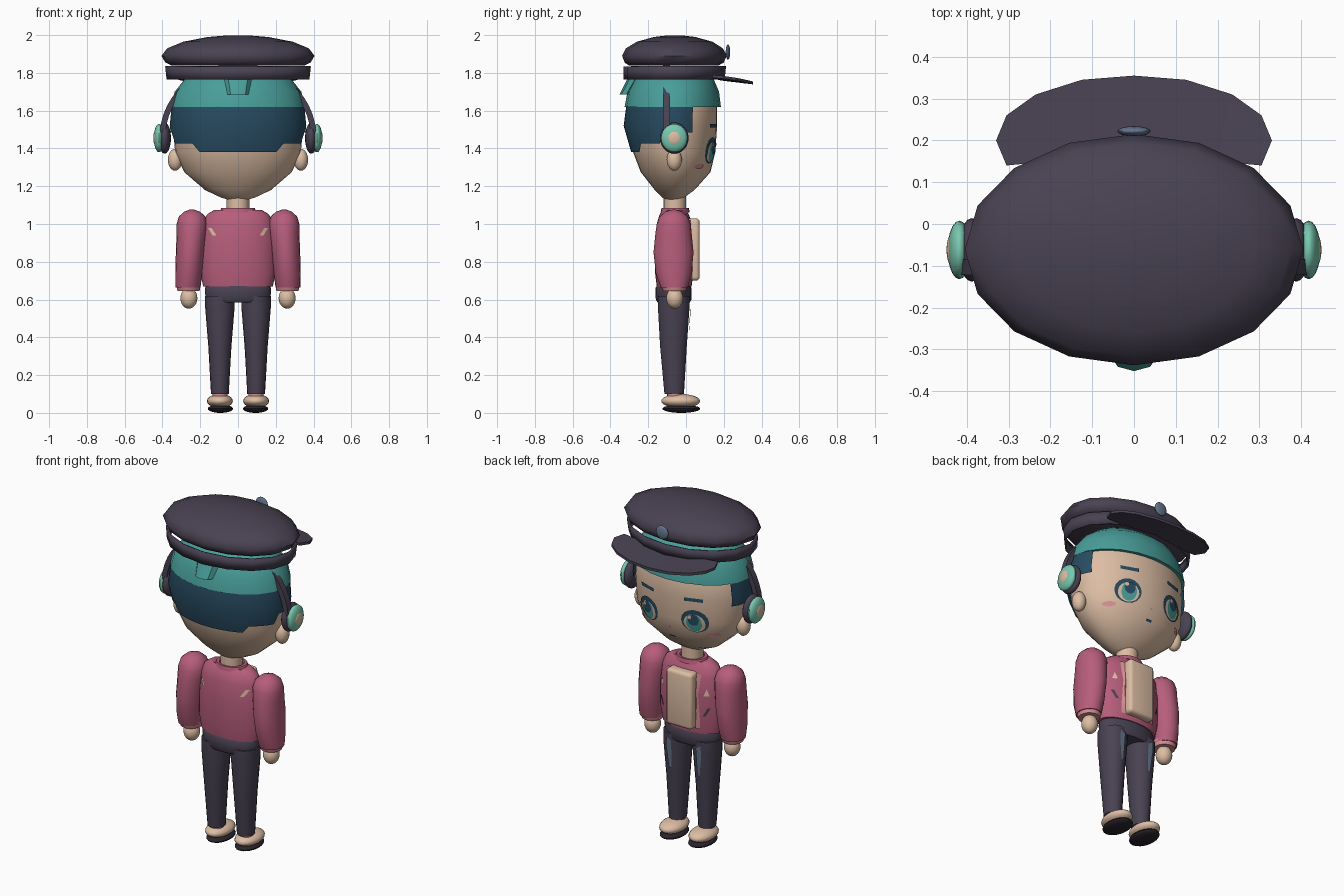
import bpy, bmesh, math

if "Cube" in bpy.data.objects:
    bpy.data.objects.remove(bpy.data.objects["Cube"])

COL = {
    "charcoal": (.066, .054, .085), "teal": (.065, .34, .32), "mint": (.19, .58, .43),
    "navy hair": (.021, .072, .122), "skin": (.72, .51, .37), "rose": (.47, .11, .20),
    "pale rose": (.66, .27, .29), "slate blue": (.13, .18, .27), "black sole": (.021, .017, .024)}
MAT = {}
for k, c in COL.items():
    MAT[k] = bpy.data.materials.new(k)
    MAT[k].diffuse_color = (*c, 1)


def finish(name, bm, mat, angle=40, recalc=True):
    if recalc:
        bmesh.ops.recalc_face_normals(bm, faces=bm.faces[:])
    me = bpy.data.meshes.new(name)
    bm.to_mesh(me)
    bm.free()
    ob = bpy.data.objects.new(name, me)
    bpy.context.collection.objects.link(ob)
    me.materials.append(MAT[mat])
    bpy.ops.object.select_all(action='DESELECT')
    ob.select_set(True)
    bpy.context.view_layer.objects.active = ob
    bpy.ops.object.shade_smooth_by_angle(angle=math.radians(angle))
    return ob


def loft(name, rings, mat, seg=24, cx=0, caps=True, angle=40):
    """Stacked ellipses; each ring is (z, half width, back y, front y[, x offset])."""
    bm = bmesh.new()
    rows = []
    for r in rings:
        z, rx, yb, yf = r[:4]
        ox = cx + (r[4] if len(r) > 4 else 0)
        rows.append([bm.verts.new((ox + rx * math.cos(i * math.tau / seg),
                                   (yb + yf) / 2 + (yf - yb) / 2 * math.sin(i * math.tau / seg), z))
                     for i in range(seg)])
    for a, b in zip(rows, rows[1:]):
        for i in range(seg):
            j = (i + 1) % seg
            bm.faces.new((a[i], a[j], b[j], b[i]))
    if caps:
        bm.faces.new(rows[0])
        bm.faces.new(rows[-1])
    return finish(name, bm, mat, angle)


def ball(name, loc, size, mat, u=20, v=12):
    bm = bmesh.new()
    bmesh.ops.create_uvsphere(bm, u_segments=u, v_segments=v, radius=1)
    for p in bm.verts:
        p.co = [p.co[i] * size[i] + loc[i] for i in range(3)]
    return finish(name, bm, mat)


def section(rings, z):
    """Interpolated half width, back and front of a loft at height z."""
    for a, b in zip(rings, rings[1:]):
        if a[0] <= z <= b[0]:
            t = (z - a[0]) / (b[0] - a[0])
            return [a[i] + t * (b[i] - a[i]) for i in (1, 2, 3)]
    return rings[-1][1:4]


def plate(name, pts, rings, mat, off=.005, side=1, cx=0):
    """Thin patch of (x, z) points laid on the front (1) or back (-1) of a loft."""
    def on(x, z):
        rx, yb, yf = section(rings, z)
        h = math.sqrt(max(0, 1 - ((x - cx) / rx) ** 2))
        return (x, (yb + yf) / 2 + side * ((yf - yb) / 2 * h + off), z)
    bm = bmesh.new()
    n = len(pts)
    c = bm.verts.new(on(sum(p[0] for p in pts) / n, sum(p[1] for p in pts) / n))
    vs = [bm.verts.new(on(*p)) for p in pts]
    for i in range(n):
        f = bm.faces.new((c, vs[i], vs[(i + 1) % n]))
        f.normal_update()
        if f.normal.y * side < 0:
            f.normal_flip()
    return finish(name, bm, mat, recalc=False)


def oval(x, z, rx, rz, n=16):
    return [(x + rx * math.cos(i * math.tau / n), z + rz * math.sin(i * math.tau / n)) for i in range(n)]


def rect(x0, x1, z0, z1, slant=0):
    return [(x0, z0), (x1, z0), (x1 + slant, z1), (x0 + slant, z1)]


# Head
HEAD = [(1.125, .04, -.10, -.04), (1.14, .09, -.125, -.01), (1.18, .175, -.165, .045),
        (1.275, .285, -.24, .13), (1.38, .333, -.28, .155), (1.52, .345, -.31, .165),
        (1.62, .338, -.30, .165), (1.75, .27, -.25, .12), (1.79, .2, -.2, .07)]
loft("head", HEAD, "skin", 32)
loft("neck", [(1.04, .06, -.12, 0), (1.16, .06, -.12, 0)], "skin", 16)

# Hair: upper cap, back tuft and stepped lower layer that leaves the face open
loft("hair_cap", [(1.62, .356, -.325, .185), (1.70, .335, -.31, .175), (1.77, .28, -.275, .145),
                  (1.83, .2, -.2, .07)], "teal", 20)
loft("hair_tuft", [(1.685, .055, -.352, -.28), (1.78, .075, -.305, -.22)], "teal", 8)
HAIR = [(1.38, .342, -.29, .16), (1.52, .362, -.33, .175), (1.62, .352, -.317, .175)]
bm = bmesh.new()
prev = None
for i in range(33):
    d = -116 + 232 * i / 32
    low = 1.38 if abs(d) < 40 else 1.425 if abs(d) < 75 else 1.485
    col = []
    for z in (low, 1.52, 1.62):
        rx, yb, yf = section(HAIR, z)
        t = math.radians(d - 90)
        col.append(bm.verts.new((rx * math.cos(t), (yb + yf) / 2 + (yf - yb) / 2 * math.sin(t), z)))
    if prev:
        for k in range(2):
            bm.faces.new((prev[k], col[k], col[k + 1], prev[k + 1]))
    prev = col
finish("hair_back", bm, "navy hair", 30)

# Face details
plate("nose", oval(0, 1.325, .008, .006, 8), HEAD, "pale rose")
plate("mouth", rect(-.018, .018, 1.258, 1.268), HEAD, "navy hair")
for s in (1, -1):
    e = s * .15
    plate("eye_rim", oval(e, 1.39, .074, .07), HEAD, "navy hair", .005)
    plate("eye_white", oval(e, 1.38, .058, .055), HEAD, "skin", .008)
    plate("iris", oval(e, 1.383, .042, .054), HEAD, "teal", .011)
    plate("pupil", oval(e, 1.402, .030, .034), HEAD, "navy hair", .014)
    plate("eye_glint", oval(e + .02, 1.42, .012, .013, 8), HEAD, "skin", .017)
    plate("brow", rect(e - .05, e + .05, 1.51, 1.53), HEAD, "navy hair", .007)
    plate("blush", oval(s * .232, 1.305, .03, .014, 10), HEAD, "pale rose", .006)
    ball("ear", (s * .333, -.062, 1.34), (.038, .04, .058), "skin")

# Headphones
for s in (1, -1):
    ball("earphone_pad", (s * .388, -.062, 1.455), (.033, .076, .083), "charcoal")
    ball("earphone_ring", (s * .418, -.062, 1.455), (.028, .07, .075), "mint")
    ball("earphone_center", (s * .436, -.062, 1.455), (.0125, .038, .04), "skin")
bm = bmesh.new()
prev = None
for i in range(25):
    t = math.radians(4 + 172 * i / 24)
    ring = [bm.verts.new((r * math.cos(t), y, 1.46 + (r - .025) * math.sin(t)))
            for r, y in ((.385, -.122), (.415, -.122), (.415, -.084), (.385, -.084))]
    if prev:
        for k in range(4):
            bm.faces.new((prev[k], prev[(k + 1) % 4], ring[(k + 1) % 4], ring[k]))
    prev = ring
finish("headphone_band", bm, "charcoal")

# Cap: domed crown, open band, visor and badge
loft("cap_crown", [(1.838, .35, -.30, .17), (1.855, .385, -.325, .20), (1.89, .405, -.338, .215),
                   (1.93, .375, -.318, .195), (1.965, .29, -.26, .14), (1.99, .16, -.17, .05),
                   (1.999, .05, -.095, -.025)], "charcoal", 16, angle=60)
band = loft("cap_band", [(1.765, .378, -.332, .205), (1.835, .386, -.332, .212)], "charcoal", 16, caps=False)
band.modifiers.new("thickness", 'SOLIDIFY').thickness = .01
bm = bmesh.new()
half = [(0, .355), (.125, .345), (.235, .31), (.305, .26), (.33, .20), (.305, .14), (.2, .15), (0, .19)]
edge = half + [(-x, y) for x, y in half[-2:0:-1]]
top = [bm.verts.new((x, y, 1.79 - .12 * (y - .14) + .1 * x * x - .01)) for x, y in edge]
f = bm.faces.new(top)
ext = bmesh.ops.extrude_face_region(bm, geom=[f])["geom"]
for v in ext:
    if isinstance(v, bmesh.types.BMVert):
        v.co.z -= .015
bmesh.ops.triangulate(bm, faces=bm.faces[:])
finish("cap_visor", bm, "charcoal", 30)
ball("cap_badge", (0, .222, 1.91), (.04, .012, .04), "slate blue", 16, 10)

# Jacket and shirt
TORSO = [(.67, .185, -.155, .03), (.75, .20, -.165, .04), (.90, .197, -.165, .045),
         (1.0, .186, -.155, .035), (1.05, .165, -.14, .015), (1.075, .125, -.12, 0)]
loft("jacket", TORSO, "rose", 24)
loft("collar", [(1.06, .10, -.135, .02), (1.085, .088, -.13, .015), (1.085, .07, -.12, .005),
                (1.07, .06, -.115, 0)], "rose", 20)
bm = bmesh.new()
bmesh.ops.create_cube(bm, size=1)
for v in bm.verts:
    v.co = (v.co.x * .17, .035 + v.co.y * .075, .865 + v.co.z * .33)
bmesh.ops.bevel(bm, geom=bm.edges[:], offset=.02, segments=3, affect='EDGES', profile=.5)
finish("shirt_front", bm, "skin")
for s in (1, -1):
    plate("lapel", rect(s * .083, s * .108, .70, 1.02), TORSO, "pale rose", .007)
    plate("pocket_slit", rect(s * .125, s * .14, .78, .83, s * .025), TORSO, "charcoal", .006)
    plate("front_patch", [(s * .13, .90), (s * .16, .90), (s * .145, .94)], TORSO, "skin", .006)
    plate("back_patch", rect(s * .115, s * .135, .94, .98, s * .025), TORSO, "skin", .006, -1)

# Arms and hands
for s in (1, -1):
    loft("sleeve", [(.665, .066, -.135, .01, s * .02), (.74, .072, -.16, .03, s * .015),
                    (.85, .076, -.172, .04, s * .008), (.95, .08, -.162, .03),
                    (1.0, .082, -.155, .025, -s * .002), (1.04, .07, -.14, .01, -s * .002),
                    (1.065, .042, -.11, -.02, -s * .002), (1.076, .012, -.075, -.055)],
         "rose", 20, s * .245)
    loft("cuff", [(.645, .058, -.122, -.002), (.68, .066, -.135, .01)], "pale rose", 20, s * .262)
    ball("hand", (s * .26, -.06, .607), (.045, .045, .055), "skin")

# Trousers and shoes
loft("trouser_waist", [(.585, .165, -.15, .02), (.60, .172, -.16, .03), (.66, .175, -.162, .03),
                       (.68, .165, -.15, .02)], "charcoal", 24)
LEG = [(.10, .047, -.115, -.01), (.35, .061, -.138, .005), (.56, .078, -.15, .02), (.62, .078, -.15, .02)]
for s in (1, -1):
    loft("trouser_leg", LEG, "charcoal", 18, s * .096)
    plate("knee_patch", [(s * .085, .42), (s * .10, .41), (s * .115, .55), (s * .11, .60), (s * .08, .58)],
          LEG, "slate blue", .006, 1, s * .096)
    loft("ankle", [(.07, .04, -.10, -.02), (.12, .04, -.10, -.02)], "pale rose", 16, s * .096)
    ball("shoe", (s * .096, -.028, .063), (.069, .103, .037), "skin")
    ball("shoe_sole", (s * .093, -.025, .022), (.067, .10, .022), "black sole")

for m in bpy.data.materials:
    if m.users and not m.is_grease_pencil:
        m.use_nodes = True
        m.node_tree.nodes["Principled BSDF"].inputs["Base Color"].default_value = m.diffuse_color
